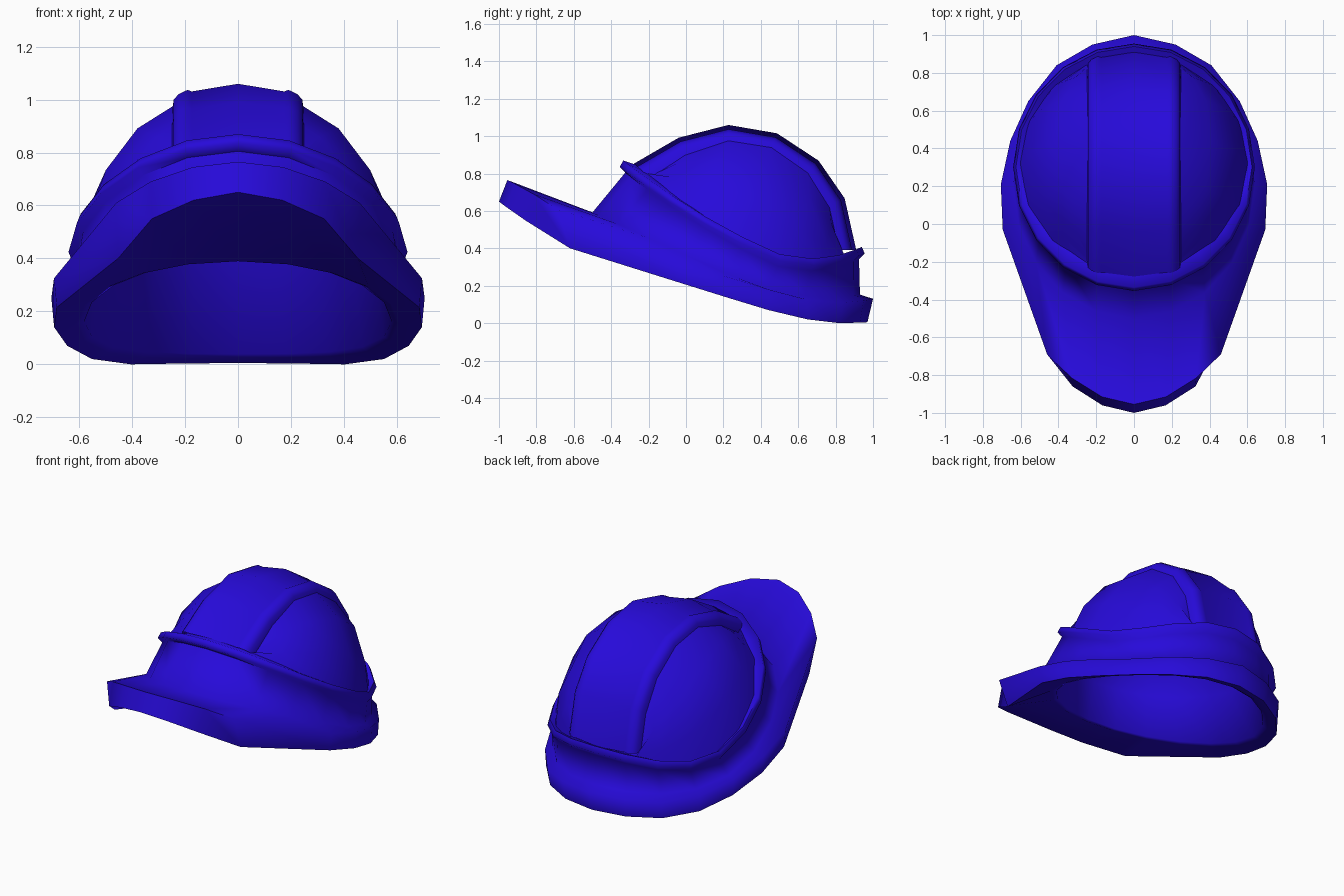
import bpy, bmesh
from math import sin, cos, pi, sqrt, radians
from mathutils import Vector

if "Cube" in bpy.data.objects:
    bpy.data.objects.remove(bpy.data.objects["Cube"])

N = 20  # sides around the helmet
mat = bpy.data.materials.new("blue_plastic")
mat.diffuse_color = (0.02, 0.003, 0.70, 1)
mat.use_nodes = True
mat.node_tree.nodes["Principled BSDF"].inputs["Base Color"].default_value = mat.diffuse_color


def grid_object(name, rows, closed=False, cap=False):
    """Skin a list of equally long point rows."""
    bm = bmesh.new()
    vs = [[bm.verts.new(p) for p in r] for r in rows]
    n = len(rows[0])
    for a, b in zip(vs, vs[1:]):
        for i in range(n if closed else n - 1):
            j = (i + 1) % n
            bm.faces.new((a[i], a[j], b[j], b[i]))
    if cap:
        bm.faces.new(vs[0])
    bmesh.ops.recalc_face_normals(bm, faces=bm.faces)
    me = bpy.data.meshes.new(name)
    bm.to_mesh(me)
    bm.free()
    ob = bpy.data.objects.new(name, me)
    bpy.context.collection.objects.link(ob)
    me.materials.append(mat)
    bpy.ops.object.select_all(action='DESELECT')
    ob.select_set(True)
    bpy.context.view_layer.objects.active = ob
    bpy.ops.object.shade_smooth_by_angle(angle=radians(81))
    return ob


def oval(t, half_width, y_front, y_back):
    """Point on an oval; t = 0 is the back, pi the front."""
    return half_width * sin(t), (y_back + y_front) / 2 + (y_back - y_front) / 2 * cos(t)


def ridge_point(t, a, yf, yb, dz):
    u = 0.65 * cos(t)
    z = 0.44 - 0.62 * u + 0.83 * u * u if u > 0 else 0.44 - 0.5 * u + 0.2 * u * u
    return Vector((*oval(t, a, yf, yb), z + dz))


def crease_point(t):
    x, y = oval(t, 0.64, -0.5, 0.93)
    u = y - 0.2
    return Vector((x, y, 0.27 - 0.46 * u + (0.41 * u * u if u > 0 else 0)))


def opening_point(t, a=0.58, yf=-0.42, yb=0.89):
    x, y = oval(t, a, yf, yb)
    u = y - 0.23
    return Vector((x, y, 0.155 - 0.35 * u + (0.24 * u * u if u > 0 else 0)))


angles = [2 * pi * i / N for i in range(N)]

# Rim outline, back to front: x, y, lower z, upper z
rim = [(0, .97, .005, .13), (.22, .93, .003, .12), (.41, .82, .0, .11),
       (.56, .65, .02, .125), (.655, .44, .07, .18), (.705, .21, .14, .25),
       (.695, -.03, .215, .325), (.46, -.69, .40, .61), (.33, -.86, .55, .69),
       (.17, -.96, .62, .745), (0, -1.0, .65, .765)]


def mirrored(half):
    return half + [Vector((-p.x, p.y, p.z)) for p in half[-2:0:-1]]


rim_low = mirrored([Vector((x * .985, y + (.07 if y == -.69 else 0), zl)) for x, y, zl, zu in rim])
rim_up = mirrored([Vector((x, y + (.02 if y > .6 and x < .5 else .045 if y < -.8 else 0), zu))
                   for x, y, zl, zu in rim])
rim_up[0].y = 1.0

# Shell: hollow inside, opening, brim, lower wall and raised ridge
rows = []
for phi in (84, 65, 45, 24):
    c, s = cos(radians(phi)), sin(radians(phi))
    row = []
    for t in angles:
        p = opening_point(t)
        row.append(Vector((p.x * c, 0.23 + (p.y - 0.23) * c, p.z + (0.97 - p.z) * s)))
    rows.append(row)
rows += [
    [opening_point(t) + Vector((0, 0, .01)) for t in angles],
    [opening_point(t, .61, -.44, .915) - Vector((0, 0, .0 if cos(t) < .5 else .008)) for t in angles],
    rim_low, rim_up,
    [crease_point(t) for t in angles],
    [ridge_point(t, .615, -.325, .925, -.045) for t in angles],
    [ridge_point(t, .64, -.355, .955, -.015) for t in angles],
    [ridge_point(t, .625, -.335, .94, .02) for t in angles],
    [ridge_point(t, .565, -.23, .86, -.015) for t in angles],
]
grid_object("helmet_shell", rows, closed=True, cap=True)

# Crown ellipsoid shared by the band and the side panels
CEN = Vector((0, .25, .38))
RAD = Vector((.605, .66, .68))
arc = [radians(a) for a in (139, 116, 92, 69, 46, 25, 1)]


def crown_point(x, a, scale):
    r = sqrt(1 - (x / RAD.x) ** 2) * scale
    if a == arc[0]:
        r *= 1.06  # front end reaches out to the ridge
    return Vector((x, CEN.y + RAD.y * r * cos(a), CEN.z + RAD.z * r * sin(a)))


# Central band with a raised rib along each edge
half = [(.25, .92), (.243, .995), (.225, 1.015), (.19, 1.018), (.175, 1.0)]
section = [(-x, s) for x, s in half] + [(0, 1.0)] + half[::-1]
grid_object("crown_band", [[crown_point(x, a, s) for x, s in section] for a in arc])


# Recessed side panels between the ribs and the ridge
def project(p, scale):
    d = p - CEN
    k = sqrt(sum((d[i] / RAD[i]) ** 2 for i in range(3)))
    return CEN + d * (scale / k)


depth = [.93, .935, .96, .965, .955, .94, .94]  # recess beside the rib
for side, name in ((1, "side_panel_right"), (-1, "side_panel_left")):
    rows = []
    for i, a in enumerate(arc):
        t = radians(157 - (157 - 23) * i / (len(arc) - 1))
        end = ridge_point(t, .605, -.26, .90, -.01)
        full = crown_point(.245, a, 1)
        blend = (1 + depth[i]) / 2
        row = [crown_point(.24, a, depth[i]),
               project(full.lerp(end, .34), blend + .005),
               project(full.lerp(end, .68), blend + .012),
               end]
        rows.append([Vector((p.x * side, p.y, p.z)) for p in row])
    grid_object(name, rows)
